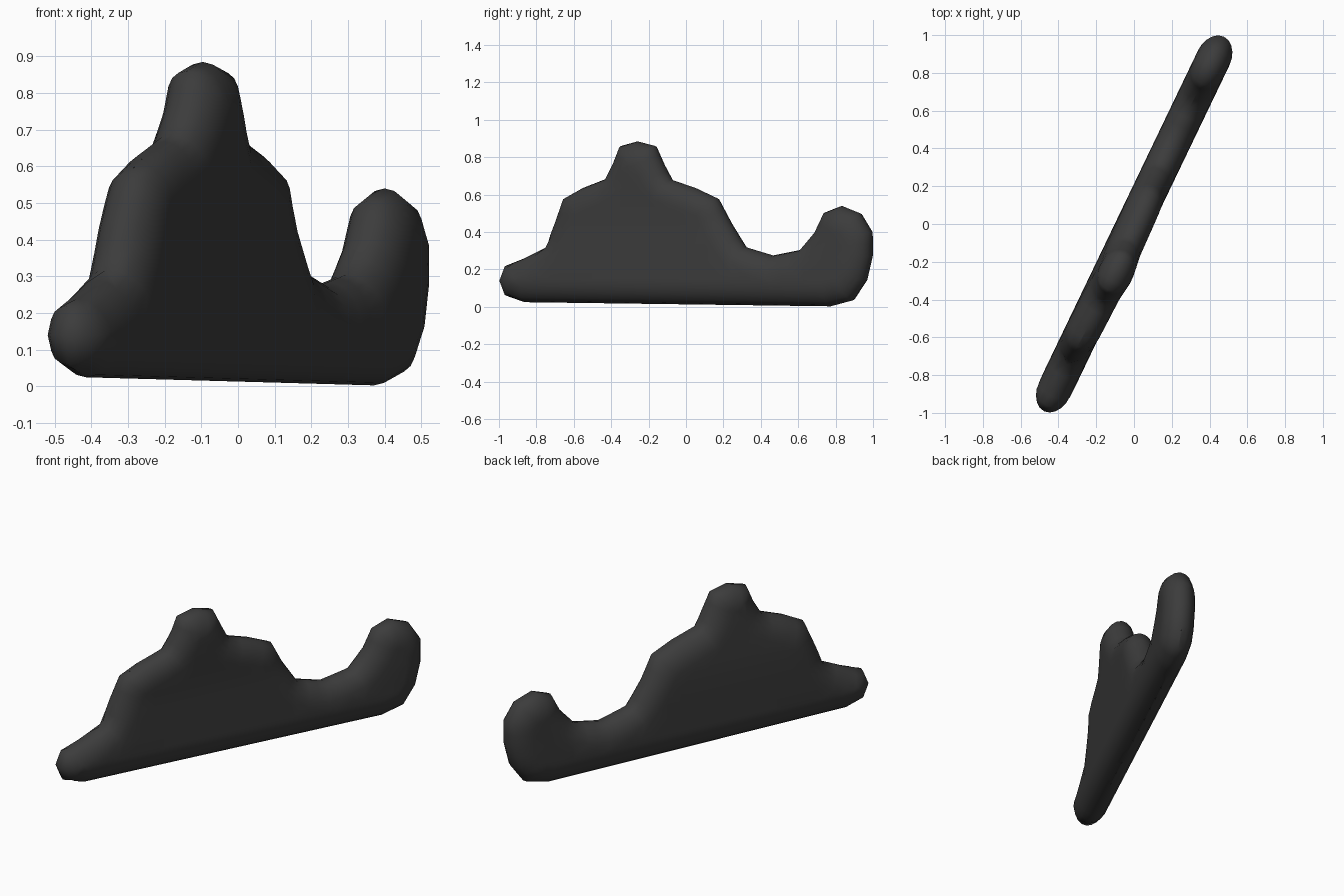
import bpy, bmesh, math
from mathutils import Vector
from mathutils.geometry import delaunay_2d_cdt, intersect_point_line

if "Cube" in bpy.data.objects:
    bpy.data.objects.remove(bpy.data.objects["Cube"])

# Silhouette seen from the right (y, z), counter-clockwise
OUTLINE = [
    (-0.87, 0.025), (0.78, 0.003), (0.90, 0.035), (0.97, 0.14), (1.0, 0.27),
    (1.0, 0.40), (0.94, 0.50), (0.84, 0.54), (0.75, 0.505), (0.70, 0.40),
    (0.62, 0.305), (0.47, 0.275), (0.32, 0.32), (0.24, 0.45), (0.175, 0.58),
    (0.06, 0.635), (-0.07, 0.68), (-0.11, 0.76), (-0.155, 0.86), (-0.25, 0.885),
    (-0.34, 0.86), (-0.375, 0.77), (-0.42, 0.685), (-0.55, 0.635), (-0.65, 0.58),
    (-0.70, 0.45), (-0.75, 0.32), (-0.87, 0.26), (-0.97, 0.22), (-1.0, 0.14),
    (-0.97, 0.06)]
HALF_THICK, ROUNDING = 0.092, 0.125
ANGLE = math.atan(0.48)
ALONG = Vector((math.sin(ANGLE), math.cos(ANGLE), 0))
ACROSS = Vector((math.cos(ANGLE), -math.sin(ANGLE), 0))
pts = [Vector((y * 1.1, z)) for y, z in OUTLINE]
n = len(pts)


def rim_distance(p):
    best = 9.0
    for i in range(n):
        a, b = pts[i], pts[(i + 1) % n]
        q, f = intersect_point_line(p, a, b)
        q = a if f < 0 else b if f > 1 else Vector(q[:2])
        best = min(best, (p - Vector(q[:2])).length)
    return best


def is_inside(p):
    hit = False
    for i in range(n):
        a, b = pts[i - 1], pts[i]
        if (a.y > p.y) != (b.y > p.y) and p.x < a.x + (p.y - a.y) * (b.x - a.x) / (b.y - a.y):
            hit = not hit
    return hit


# Rim points, subdivided along the long edges
rim = []
for i in range(n):
    a, b = pts[i], pts[(i + 1) % n]
    k = max(1, round((b - a).length / 0.06))
    rim += [a.lerp(b, j / k) for j in range(k)]
m = len(rim)

# Rings of points parallel to the rim, then a grid over the flat middle
inner = []
for d in (0.007, 0.025, 0.055, 0.09, 0.125):
    for i, p in enumerate(rim):
        t = (rim[(i + 1) % m] - rim[i - 1]).normalized()
        q = p + Vector((-t.y, t.x)) * d
        if is_inside(q) and rim_distance(q) > d * 0.8 and \
                all((q - o).length > 0.012 for o in inner):
            inner.append(q)
for i in range(-14, 15):
    for j in range(1, 11):
        q = Vector((i * 0.08, j * 0.08))
        if is_inside(q) and rim_distance(q) > 0.14:
            inner.append(q)

verts, _, faces, *_ = delaunay_2d_cdt(
    rim + inner, [(i, (i + 1) % m) for i in range(m)], [], 1, 1e-5)

# Two domed sides sharing the rim, turned diagonally
bm = bmesh.new()
for side in (1, -1):
    vs = []
    for q in verts:
        d = min(rim_distance(q) / ROUNDING, 1)
        t = side * HALF_THICK * math.sqrt(max(0, 1 - (1 - d) ** 2))
        if q.x < 0.4:  # the peak leans a little
            t += 0.025 * min(1, max(0, (q.y - 0.45) / 0.3))
        vs.append(bm.verts.new(ALONG * q.x + ACROSS * t + Vector((0, 0, q.y))))
    for f in faces:
        bm.faces.new([vs[i] for i in f])
bmesh.ops.remove_doubles(bm, verts=bm.verts, dist=1e-4)
bmesh.ops.recalc_face_normals(bm, faces=bm.faces)
mesh = bpy.data.meshes.new("stone_slab")
bm.to_mesh(mesh)
bm.free()
slab = bpy.data.objects.new("stone_slab", mesh)
bpy.context.collection.objects.link(slab)

mat = bpy.data.materials.new("charcoal")
mat.diffuse_color = (0.045, 0.045, 0.045, 1)
mat.use_nodes = True
mat.node_tree.nodes["Principled BSDF"].inputs["Base Color"].default_value = mat.diffuse_color
mesh.materials.append(mat)
for p in mesh.polygons:
    p.use_smooth = True
